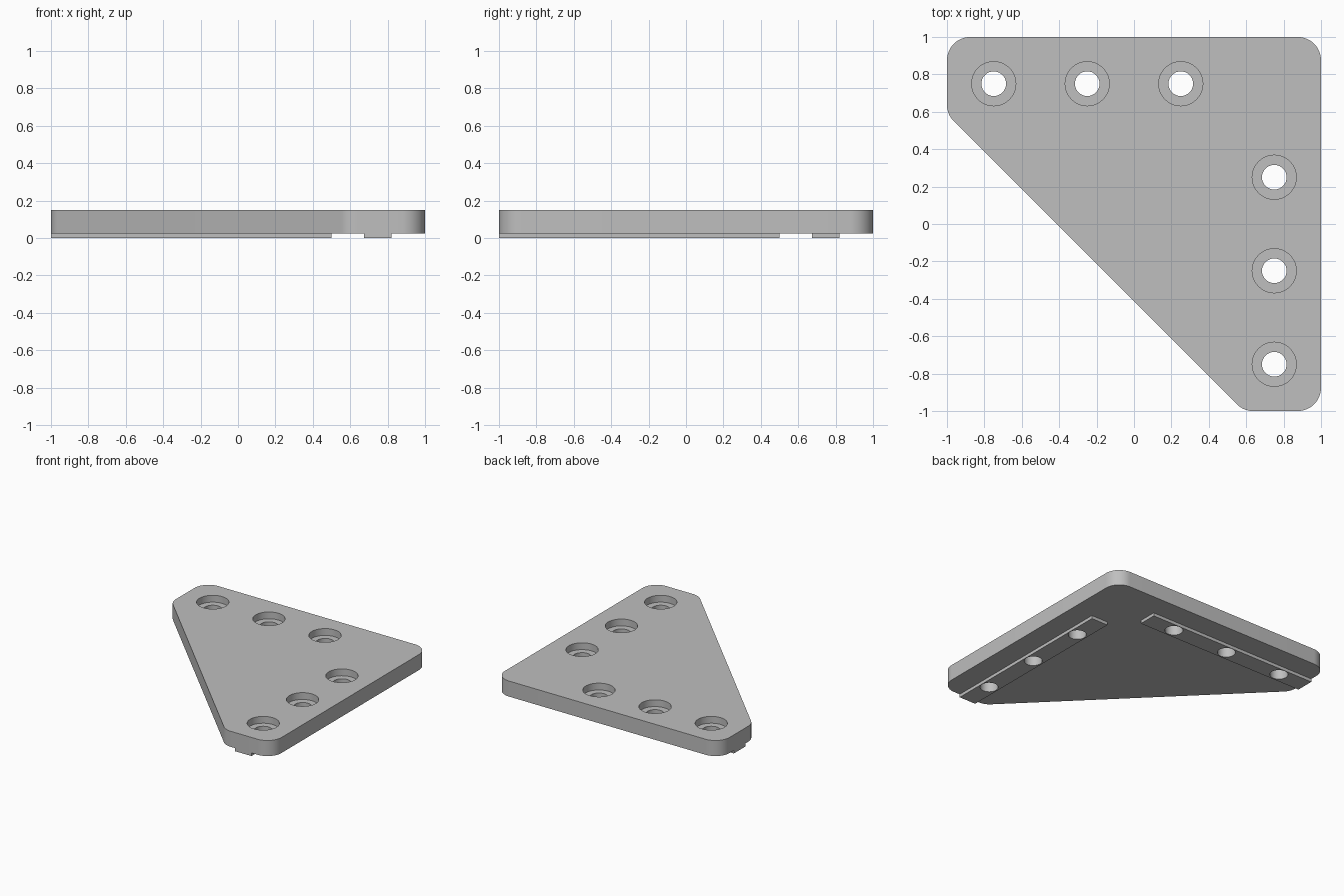
import bpy, bmesh
from math import pi, tan, cos, sin
from mathutils import Vector

cube = bpy.data.objects.get("Cube")
if cube:
    bpy.data.objects.remove(cube, do_unlink=True)

RIB, TOP, FLOOR = 0.025, 0.15, 0.095   # rib height, plate top, counterbore floor
RADIUS = 0.125

grey = bpy.data.materials.new("plain grey")
grey.use_nodes = True
colour = (0.52, 0.52, 0.52, 1)
grey.diffuse_color = colour
grey.node_tree.nodes["Principled BSDF"].inputs["Base Color"].default_value = colour


def rounded(corners, r, steps=12):
    """Round every corner of a counter-clockwise outline with an arc."""
    pts = []
    for i, c in enumerate(corners):
        c = Vector(c)
        a = (Vector(corners[i - 1]) - c).normalized()
        b = (Vector(corners[(i + 1) % len(corners)]) - c).normalized()
        half = a.angle(b) / 2
        centre = c + (a + b).normalized() * r / sin(half)
        start = c + a * r / tan(half) - centre
        sweep = pi - 2 * half
        for k in range(steps + 1):
            t = sweep * k / steps
            pts.append((centre.x + start.x * cos(t) - start.y * sin(t),
                        centre.y + start.x * sin(t) + start.y * cos(t)))
    return pts


def prism(name, outline, z0, z1):
    bm = bmesh.new()
    face = bm.faces.new([bm.verts.new((x, y, z0)) for x, y in outline])
    grown = bmesh.ops.extrude_face_region(bm, geom=[face])["geom"]
    verts = [v for v in grown if isinstance(v, bmesh.types.BMVert)]
    bmesh.ops.translate(bm, verts=verts, vec=(0, 0, z1 - z0))
    bmesh.ops.recalc_face_normals(bm, faces=bm.faces)
    mesh = bpy.data.meshes.new(name)
    bm.to_mesh(mesh)
    bm.free()
    mesh.materials.append(grey)
    obj = bpy.data.objects.new(name, mesh)
    bpy.context.collection.objects.link(obj)
    return obj


def circle(x, y, r, n=48):
    return [(x + r * cos(2 * pi * k / n), y + r * sin(2 * pi * k / n)) for k in range(n)]


def boolean(obj, tool, operation):
    tool.hide_render = True
    mod = obj.modifiers.new(operation.lower(), "BOOLEAN")
    mod.operation, mod.solver, mod.object = operation, "EXACT", tool
    bpy.context.view_layer.objects.active = obj
    bpy.ops.object.modifier_apply(modifier=mod.name)
    bpy.data.objects.remove(tool, do_unlink=True)


# Five-sided plate with rounded corners
CUT = 0.586
plate = prism("corner_plate", rounded(
    [(1, -1), (1, 1), (-1, 1), (-1, CUT), (CUT, -1)], RADIUS), RIB, TOP)

# Locating ribs under the two straight edges
IN, OUT, END = 0.673, 0.82, 0.5
back_rib = prism("back_rib", [(-1, IN), (END, IN), (END, OUT), (-1, OUT)], 0, RIB)
side_rib = prism("side_rib", [(IN, -1), (OUT, -1), (OUT, END), (IN, END)], 0, RIB)

# Counterbored screw holes along both edges
for s in (-0.75, -0.25, 0.25):
    for x, y, rib in ((s, 0.75, back_rib), (0.75, s, side_rib)):
        boolean(plate, prism("bore", circle(x, y, 0.118), FLOOR, TOP + 0.1), "DIFFERENCE")
        for part in (plate, rib):
            boolean(part, prism("hole", circle(x, y, 0.066), -0.1, TOP), "DIFFERENCE")

# Smooth arcs with crisp edges
for obj in (plate, back_rib, side_rib):
    bpy.ops.object.select_all(action="DESELECT")
    obj.select_set(True)
    bpy.context.view_layer.objects.active = obj
    bpy.ops.object.shade_smooth_by_angle(angle=pi / 6)
